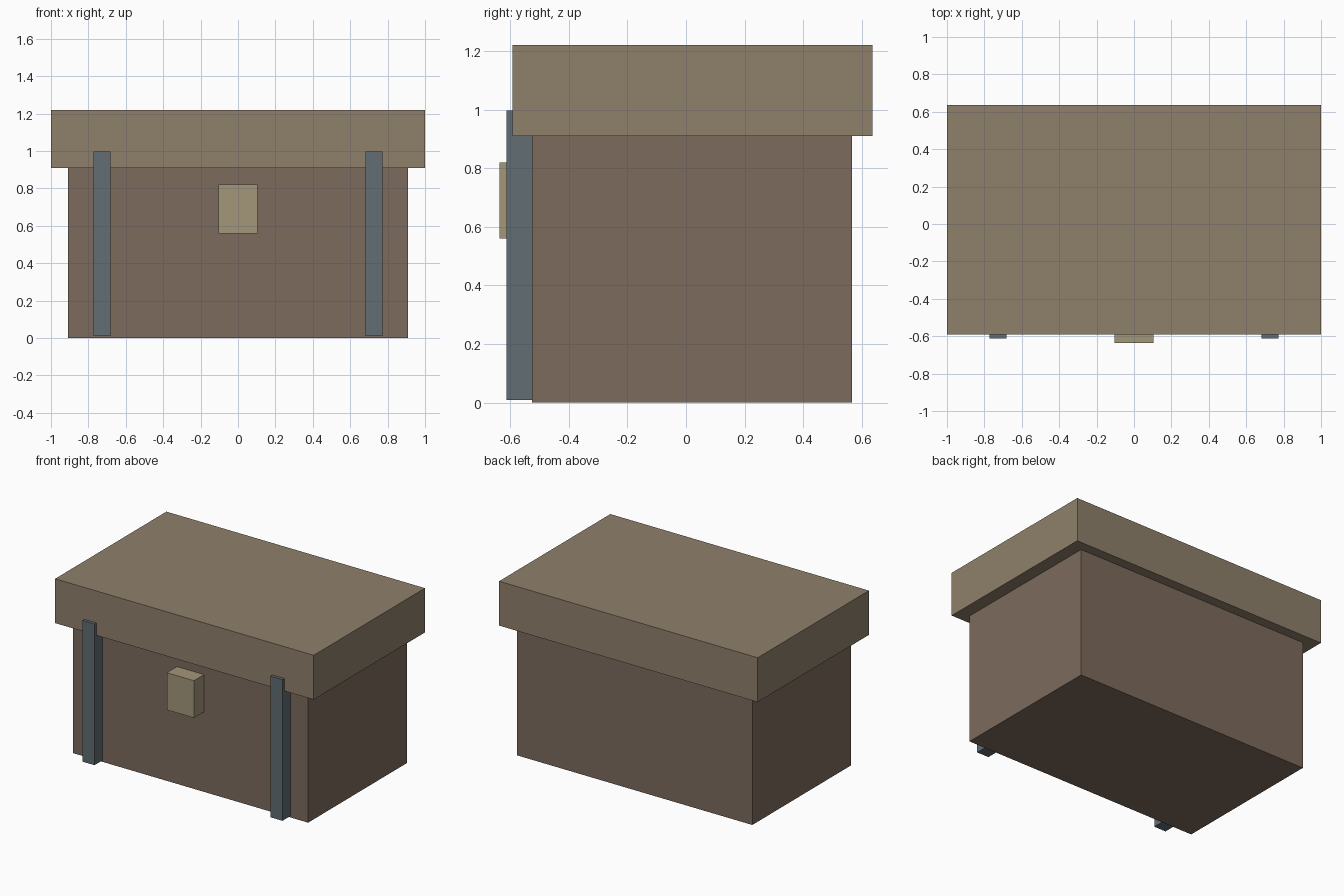
import bpy

if "Cube" in bpy.data.objects:
    bpy.data.objects.remove(bpy.data.objects["Cube"])


def material(name, rgb):
    mat = bpy.data.materials.new(name)
    mat.diffuse_color = (*rgb, 1)
    mat.use_nodes = True
    mat.node_tree.nodes["Principled BSDF"].inputs["Base Color"].default_value = mat.diffuse_color
    return mat


def box(name, x, y, z, mat):
    """Axis-aligned box from (min, max) ranges."""
    bpy.ops.mesh.primitive_cube_add(size=1, location=[(a + b) / 2 for a, b in (x, y, z)])
    ob = bpy.context.object
    ob.name = name
    ob.scale = [b - a for a, b in (x, y, z)]
    bpy.ops.object.transform_apply(location=False, rotation=False, scale=True)
    ob.data.materials.append(mat)
    return ob


dark_wood = material("dark_wood", (0.205, 0.147, 0.109))
light_wood = material("light_wood", (0.275, 0.216, 0.147))
iron = material("iron", (0.122, 0.153, 0.171))
brass = material("brass", (0.367, 0.309, 0.195))

# Chest body and overhanging lid
box("chest_body", (-0.91, 0.91), (-0.525, 0.567), (0, 0.91), dark_wood)
box("chest_lid", (-1, 1), (-0.592, 0.637), (0.91, 1.22), light_wood)

# Vertical front straps, mirrored left and right
for side, cx in (("left", -0.727), ("right", 0.727)):
    box(f"strap_{side}", (cx - 0.046, cx + 0.046), (-0.613, -0.52), (0.01, 0.997), iron)

# Lock plate
box("lock", (-0.105, 0.105), (-0.637, -0.52), (0.56, 0.82), brass)
